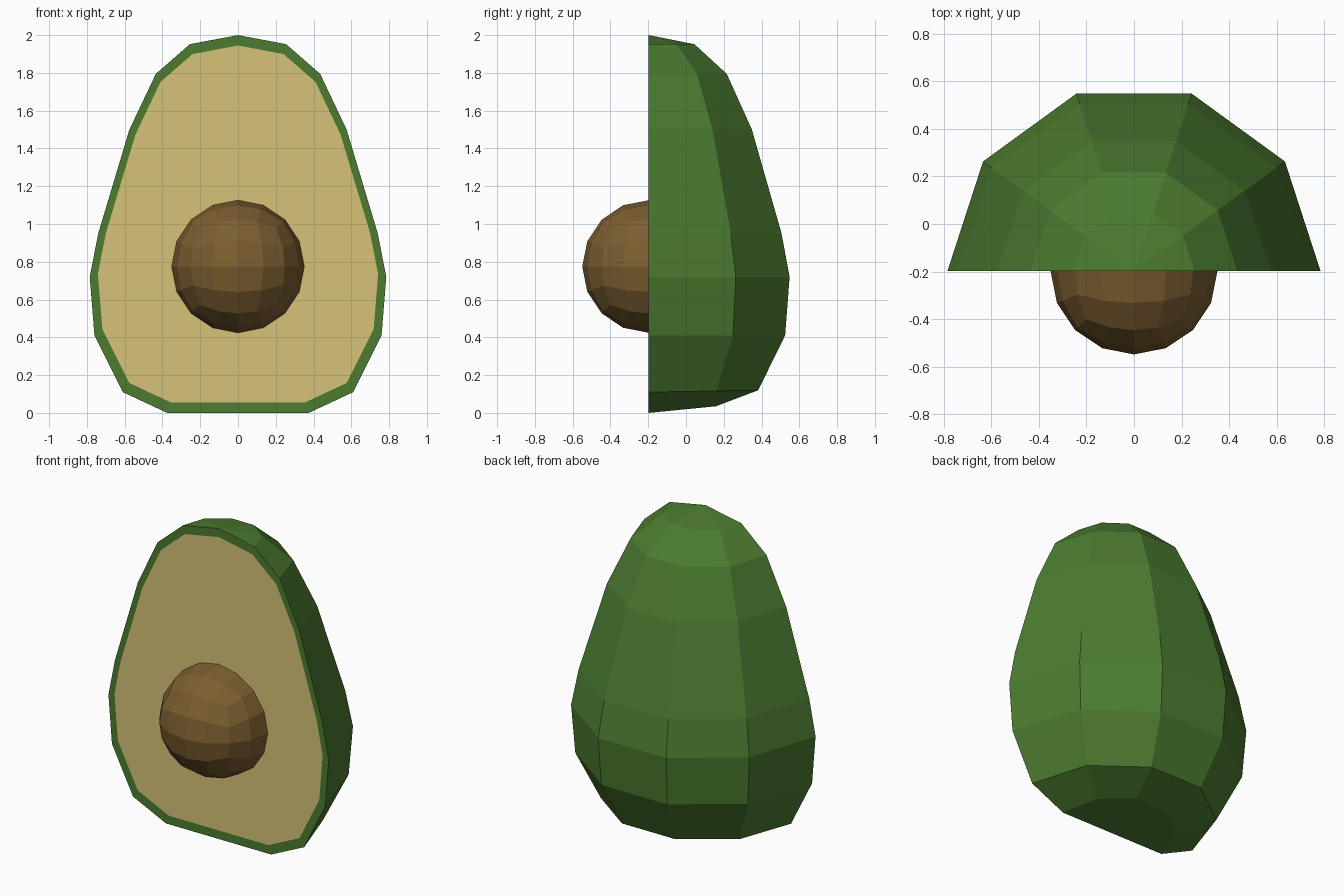
import bpy, bmesh, math
from mathutils import Vector

if "Cube" in bpy.data.objects:
    bpy.data.objects.remove(bpy.data.objects["Cube"])

CUT_Y = -0.198          # plane of the cut face


def material(name, rgb):
    m = bpy.data.materials.new(name)
    m.diffuse_color = (*rgb, 1)
    m.use_nodes = True
    m.node_tree.nodes["Principled BSDF"].inputs["Base Color"].default_value = m.diffuse_color
    return m


def make_object(name, bm, mats):
    mesh = bpy.data.meshes.new(name)
    bmesh.ops.recalc_face_normals(bm, faces=bm.faces)
    bm.to_mesh(mesh)
    bm.free()
    for m in mats:
        mesh.materials.append(m)
    ob = bpy.data.objects.new(name, mesh)
    bpy.context.collection.objects.link(ob)
    return ob


rind = material("green rind", (0.072, 0.200, 0.030))
flesh = material("pale flesh", (0.670, 0.545, 0.190))
seed = material("brown seed", (0.200, 0.112, 0.029))

# Fruit half: pear profile (radius, height, rise towards the back), ten-sided lathe cut in half
profile = [(0.375, 0.0, 0.035), (0.61, 0.11, 0.01), (0.76, 0.41, 0), (0.785, 0.72, 0),
           (0.74, 0.95, 0), (0.575, 1.5, 0), (0.435, 1.795, 0), (0.255, 1.952, 0)]
bm = bmesh.new()
rings = []
for r, z, rise in profile:
    ring = []
    for k in range(6):
        a = math.radians(36 * k)
        depth = math.sin(a) / math.sin(math.radians(72))
        ring.append(bm.verts.new((r * math.cos(a), CUT_Y + r * math.sin(a), z + rise * depth)))
    rings.append(ring)
tip = bm.verts.new((0, CUT_Y, 2.0))
for lo, hi in zip(rings, rings[1:]):
    for k in range(5):
        bm.faces.new((lo[k], lo[k + 1], hi[k + 1], hi[k]))
for k in range(5):
    bm.faces.new((rings[-1][k], rings[-1][k + 1], tip))
bm.faces.new(rings[0])

# Cut face: rind border around an inset flesh panel
outer = [r[0] for r in rings] + [tip] + [r[5] for r in reversed(rings)]
inner = [bm.verts.new((v.co.x * 0.945, CUT_Y, 1 + (v.co.z - 1) * 0.945)) for v in outer]
n = len(outer)
for i in range(n):
    j = (i + 1) % n
    bm.faces.new((outer[i], outer[j], inner[j], inner[i]))
bm.faces.new(inner).material_index = 1
make_object("fruit_half", bm, [rind, flesh])

# Seed: cube grid rounded into a ball, half sunk in the flesh
bm = bmesh.new()
bmesh.ops.create_cube(bm, size=2)
bmesh.ops.subdivide_edges(bm, edges=bm.edges[:], cuts=3, use_grid_fill=True)
for v in bm.verts:
    v.co = Vector([math.tan(c * math.pi / 4) for c in v.co]).normalized() * 0.351
    v.co += Vector((0, CUT_Y, 0.775))
make_object("seed", bm, [seed])
